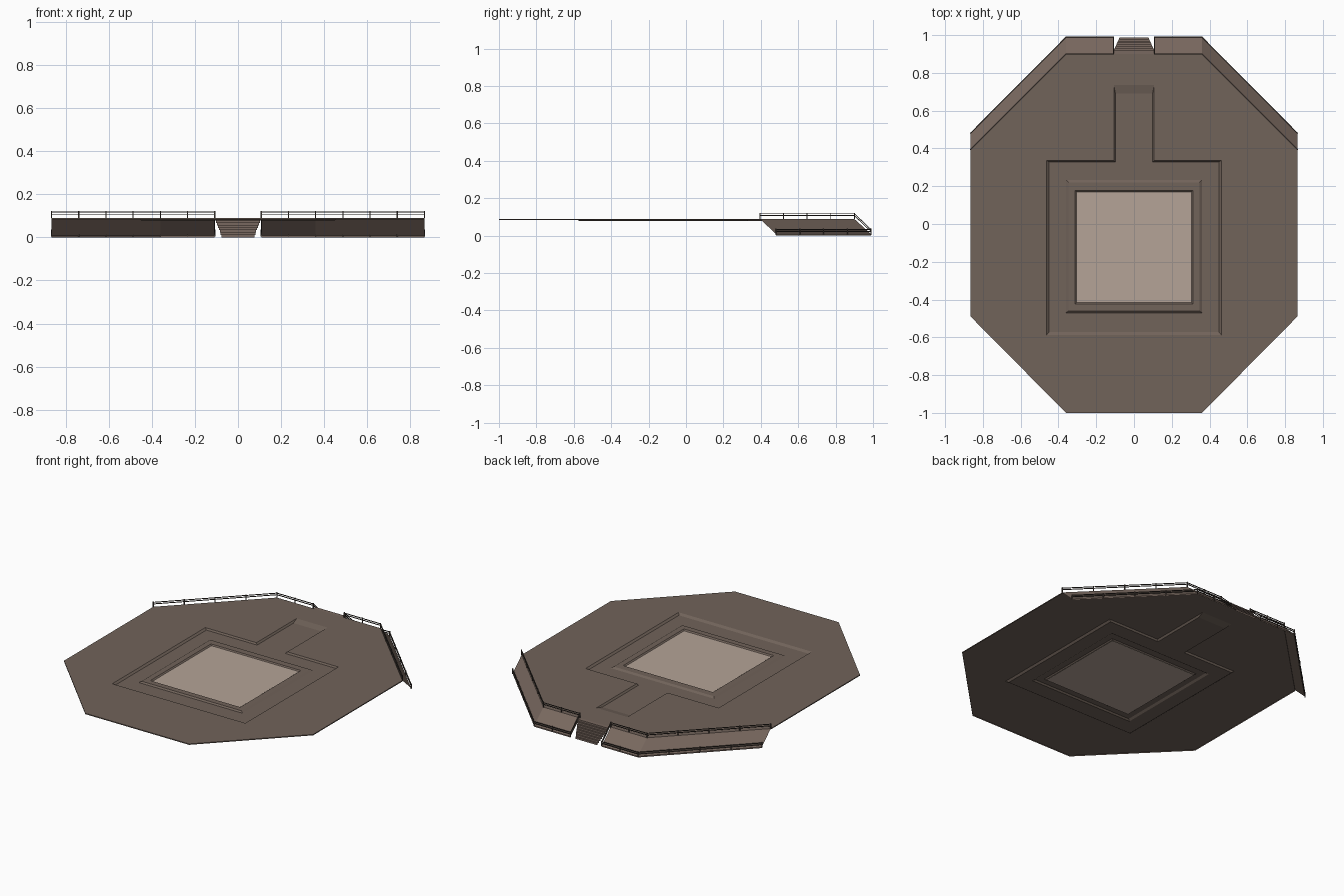
import bpy, bmesh
from mathutils import Vector

if "Cube" in bpy.data.objects:
    bpy.data.objects.remove(bpy.data.objects["Cube"])

TOP, LOW = 0.089, 0.079          # deck level and channel floor level


def material(name, col):
    m = bpy.data.materials.new(name)
    m.diffuse_color = (*col, 1)
    m.use_nodes = True
    m.node_tree.nodes["Principled BSDF"].inputs["Base Color"].default_value = m.diffuse_color
    return m


STONE = material("brown_stone", (0.165, 0.125, 0.102))
SKIRT = material("skirt_stone", (0.19, 0.14, 0.115))
PALE = material("pale_floor", (0.46, 0.37, 0.31))
DARK = material("dark_metal", (0.07, 0.055, 0.045))


def finish(bm, name, mat):
    me = bpy.data.meshes.new(name)
    bm.to_mesh(me)
    bm.free()
    me.materials.append(mat)
    ob = bpy.data.objects.new(name, me)
    bpy.context.collection.objects.link(ob)
    return ob


def up(faces):
    for f in faces:
        f.normal_update()
        if f.normal.z < 0:
            f.normal_flip()


def loop(bm, pts, z):
    return [bm.verts.new((x, y, z)) for x, y in pts]


def edges_of(bm, vs):
    out = []
    for a, b in zip(vs, vs[1:] + vs[:1]):
        out.append(bm.edges.get((a, b)) or bm.edges.new((a, b)))
    return out


def fill(bm, *loops):
    es = [e for l in loops for e in edges_of(bm, l)]
    r = bmesh.ops.triangle_fill(bm, use_beauty=True, edges=es, normal=(0, 0, 1))
    up([g for g in r["geom"] if isinstance(g, bmesh.types.BMFace)])


def bridge(bm, a, b):
    n = len(a)
    up([bm.faces.new((a[i], a[(i + 1) % n], b[(i + 1) % n], b[i])) for i in range(n)])


def rect(w, y0, y1):
    return [(-w, y0), (w, y0), (w, y1), (-w, y1)]


def tee(w, s, y0, y1, y2):
    return [(-w, y0), (w, y0), (w, y1), (s, y1), (s, y2), (-s, y2), (-s, y1), (-w, y1)]


# Octagonal deck sheet with T-shaped sunken channel and raised island
OCT = [(-.36, -1), (.36, -1), (.865, -.49), (.865, .395), (.36, .9), (-.36, .9), (-.865, .395), (-.865, -.49)]
bm = bmesh.new()
outer = loop(bm, OCT, TOP)
ch_top = loop(bm, tee(.462, .107, -.587, .336, .735), TOP)
ch_low = loop(bm, tee(.45, .098, -.572, .329, .69), LOW)
is_low = loop(bm, rect(.36, -.47, .233), LOW)
is_top = loop(bm, rect(.347, -.46, .22), TOP - .002)
pool = loop(bm, rect(.312, -.424, .178), TOP - .002)
pool_low = loop(bm, rect(.303, -.414, .17), LOW + .001)
fill(bm, outer, ch_top)
bridge(bm, ch_top, ch_low)
fill(bm, ch_low, is_low)
bridge(bm, is_low, is_top)
bridge(bm, is_top, pool)
bridge(bm, pool, pool_low)
# thin rim hanging from the deck edge
rim = loop(bm, OCT, TOP - .006)
for i in range(8):
    j = (i + 1) % 8
    bm.faces.new((outer[j], outer[i], rim[i], rim[j]))
finish(bm, "deck", STONE)

# Pale central floor
bm = bmesh.new()
fill(bm, loop(bm, rect(.305, -.416, .172), LOW + .0015))
finish(bm, "central_floor", PALE)

# Sloping skirts around the back, one per side of the stairs
UP = [(.865, .395), (.36, .9), (.108, .9)]
DN = [(.865, .482), (.36, .99), (.108, .99)]
for side, label in ((1, "right"), (-1, "left")):
    bm = bmesh.new()
    a = loop(bm, [(x * side, y) for x, y in UP], TOP)
    b = loop(bm, [(x * side, y) for x, y in DN], .008)
    c = loop(bm, [(x * side, y) for x, y in DN], 0)
    for i in range(2):
        up([bm.faces.new((a[i], a[i + 1], b[i + 1], b[i]))])
        f = bm.faces.new((b[i], b[i + 1], c[i + 1], c[i]))
        f.normal_update()
        if f.normal.y < 0:
            f.normal_flip()
    finish(bm, "skirt_" + label, SKIRT)

# Tapering stairs
bm = bmesh.new()
N, Y0, Y1 = 8, .922, .988
prev = loop(bm, [(-.108, .9), (.108, .9)], TOP)
rows = [prev]
for i in range(N):
    z0, z1 = TOP * (1 - i / N), TOP * (1 - (i + 1) / N)
    y = Y0 + (Y1 - Y0) * i / (N - 1)
    w = .106 - .03 * i / (N - 1)
    rows.append(loop(bm, [(-w, y), (w, y)], z0))
    rows.append(loop(bm, [(-w, y), (w, y)], z1))
for p, q in zip(rows, rows[1:]):
    bm.faces.new((p[0], p[1], q[1], q[0]))
bmesh.ops.recalc_face_normals(bm, faces=bm.faces[:])
if sum(f.normal.z for f in bm.faces) < 0:
    bmesh.ops.reverse_faces(bm, faces=bm.faces[:])
finish(bm, "stairs", SKIRT)


# Railings: square bars along the upper edge, lower edge and beside the stairs
def bar(bm, a, b, t):
    a, b = Vector(a), Vector(b)
    d = b - a
    m = bmesh.ops.create_cube(bm, size=1)["verts"]
    q = d.to_track_quat('Z', 'Y')
    for v in m:
        v.co = (a + b) / 2 + q @ Vector((v.co.x * t, v.co.y * t, v.co.z * d.length))


def fence(bm, a, b, n):
    a, b = Vector(a), Vector(b)
    for h in (.018, .028):
        o = Vector((0, 0, h))
        bar(bm, a + o, b + o, .004)
    for i in range(n + 1):
        p = a.lerp(b, i / n)
        bar(bm, p, p + Vector((0, 0, .033)), .005)


for side, label in ((1, "right"), (-1, "left")):
    bm = bmesh.new()
    for path, z in ((UP, TOP), (DN, .004)):
        p = [(x * side, y, z) for x, y in path]
        fence(bm, p[0], p[1], 4)
        fence(bm, p[1], p[2], 2)
    fence(bm, (.108 * side, .9, TOP), (.108 * side, .99, .004), 1)
    finish(bm, "railing_" + label, DARK)
